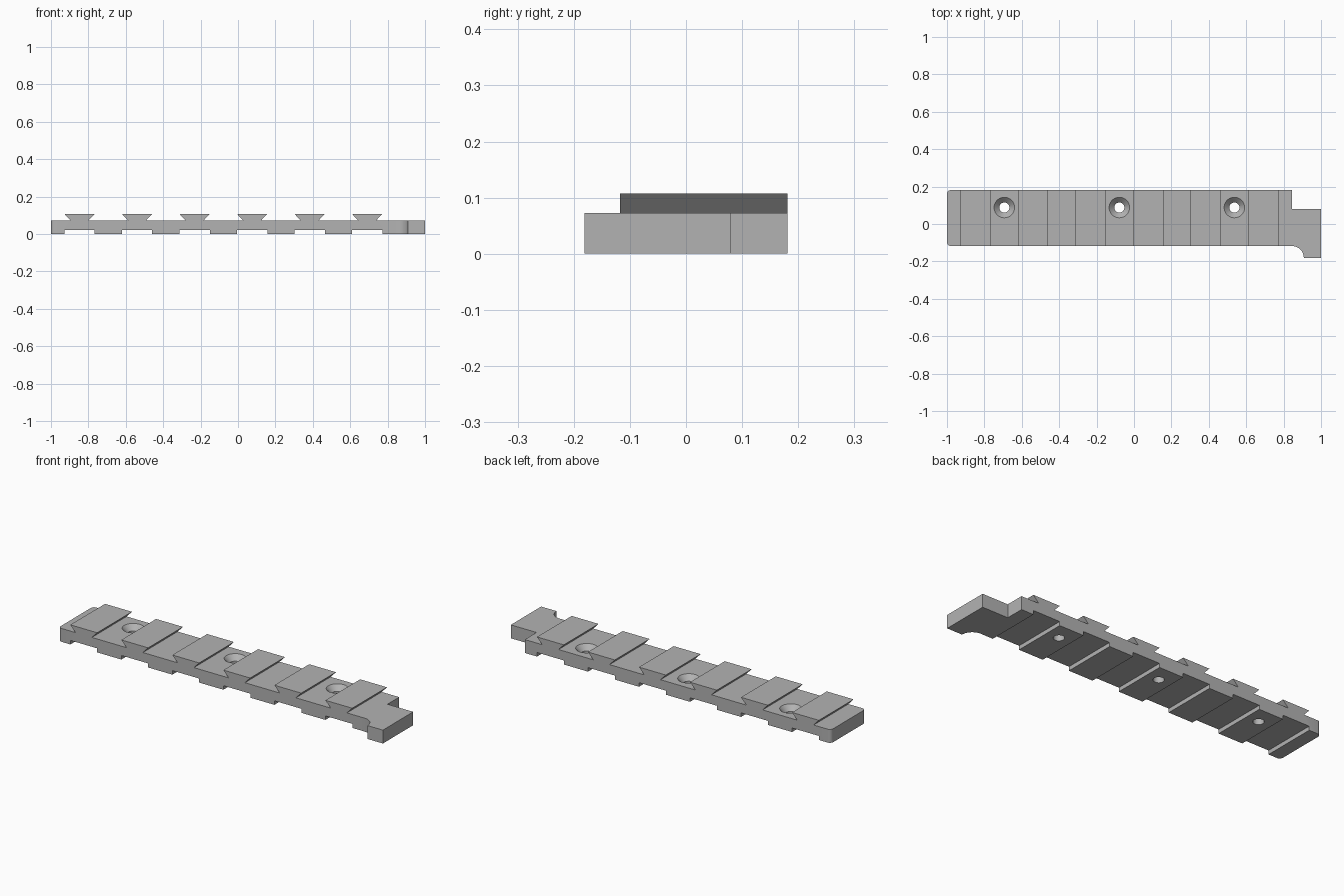
import bpy
import bmesh
from math import cos, sin, radians
from mathutils import Vector

cube = bpy.data.objects.get("Cube")
if cube:
    bpy.data.objects.remove(cube, do_unlink=True)

PITCH = 0.3075
FIRST = -0.847
HALF = 0.081         # half width of tooth tops and grooves
NECK = 0.049         # half width of tooth roots
DECK, TOP, GROOVE = 0.073, 0.107, 0.022
HOLE_Y = 0.088

steel = bpy.data.materials.new("matte grey")
steel.use_nodes = True
grey = (0.45, 0.45, 0.45, 1)
steel.diffuse_color = grey
steel.node_tree.nodes["Principled BSDF"].inputs["Base Color"].default_value = grey


def prism(name, points, direction):
    """Extrude a closed outline along a direction."""
    bm = bmesh.new()
    face = bm.faces.new([bm.verts.new(p) for p in points])
    out = bmesh.ops.extrude_face_region(bm, geom=[face])
    verts = [g for g in out["geom"] if isinstance(g, bmesh.types.BMVert)]
    bmesh.ops.translate(bm, verts=verts, vec=Vector(direction))
    bmesh.ops.recalc_face_normals(bm, faces=bm.faces)
    mesh = bpy.data.meshes.new(name)
    bm.to_mesh(mesh)
    bm.free()
    obj = bpy.data.objects.new(name, mesh)
    bpy.context.collection.objects.link(obj)
    mesh.materials.append(steel)
    return obj


def arc(cx, cy, r, start, end, steps=8):
    angles = [radians(start + (end - start) * i / steps) for i in range(steps + 1)]
    return [(cx + r * cos(a), cy + r * sin(a)) for a in angles]


def combine(target, tool, operation):
    mod = target.modifiers.new(operation.title(), "BOOLEAN")
    mod.operation = operation
    mod.solver = "EXACT"
    mod.object = tool
    bpy.context.view_layer.objects.active = target
    bpy.ops.object.modifier_apply(modifier=mod.name)
    bpy.data.objects.remove(tool, do_unlink=True)


# Side profile: dovetail teeth above, rectangular grooves below
centres = [FIRST + i * PITCH for i in range(6)]
upper = [(-1.1, DECK)]
lower = [(-1.1, 0)]
for c in centres:
    upper += [(c - NECK, DECK), (c - HALF, TOP), (c + HALF, TOP), (c + NECK, DECK)]
    lower += [(c - HALF, 0), (c - HALF, GROOVE), (c + HALF, GROOVE), (c + HALF, 0)]
upper.append((1.1, DECK))
lower.append((1.1, 0))
rail = prism("toothed_rail", [(x, -0.3, z) for x, z in lower + upper[::-1]], (0, 0.6, 0))

# Plan outline: rounded left end, offset hook with a concave fillet
plan = arc(-0.98, 0.161, 0.02, 90, 180, 5) + arc(-0.98, -0.098, 0.02, 180, 270, 5)
plan += arc(0.845, -0.181, 0.063, 90, 0)
plan += [(1, -0.181), (1, 0.08), (0.845, 0.08), (0.845, 0.181)]
combine(rail, prism("plan_outline", [(x, y, -0.1) for x, y in plan], (0, 0, 0.4)), "INTERSECT")

# Countersunk screw holes in alternate gaps
for gap in (0, 2, 4):
    x = centres[gap] + PITCH / 2
    bm = bmesh.new()
    rings = []
    for r, z in ((0.027, -0.05), (0.027, 0.045), (0.055, DECK), (0.055, 0.15)):
        rings.append([bm.verts.new((px, py, z)) for px, py in arc(x, HOLE_Y, r, 0, 360, 32)[:-1]])
    for a, b in zip(rings, rings[1:]):
        for i in range(32):
            j = (i + 1) % 32
            bm.faces.new((a[i], a[j], b[j], b[i]))
    bm.faces.new(rings[0][::-1])
    bm.faces.new(rings[-1])
    bmesh.ops.recalc_face_normals(bm, faces=bm.faces)
    mesh = bpy.data.meshes.new("screw_cutter")
    bm.to_mesh(mesh)
    bm.free()
    mesh.materials.append(steel)
    cutter = bpy.data.objects.new("screw_cutter", mesh)
    bpy.context.collection.objects.link(cutter)
    combine(rail, cutter, "DIFFERENCE")

# Smooth the curved walls, keep the machined edges sharp
bpy.ops.object.select_all(action="DESELECT")
rail.select_set(True)
bpy.context.view_layer.objects.active = rail
bpy.ops.object.shade_smooth_by_angle(angle=radians(30))
